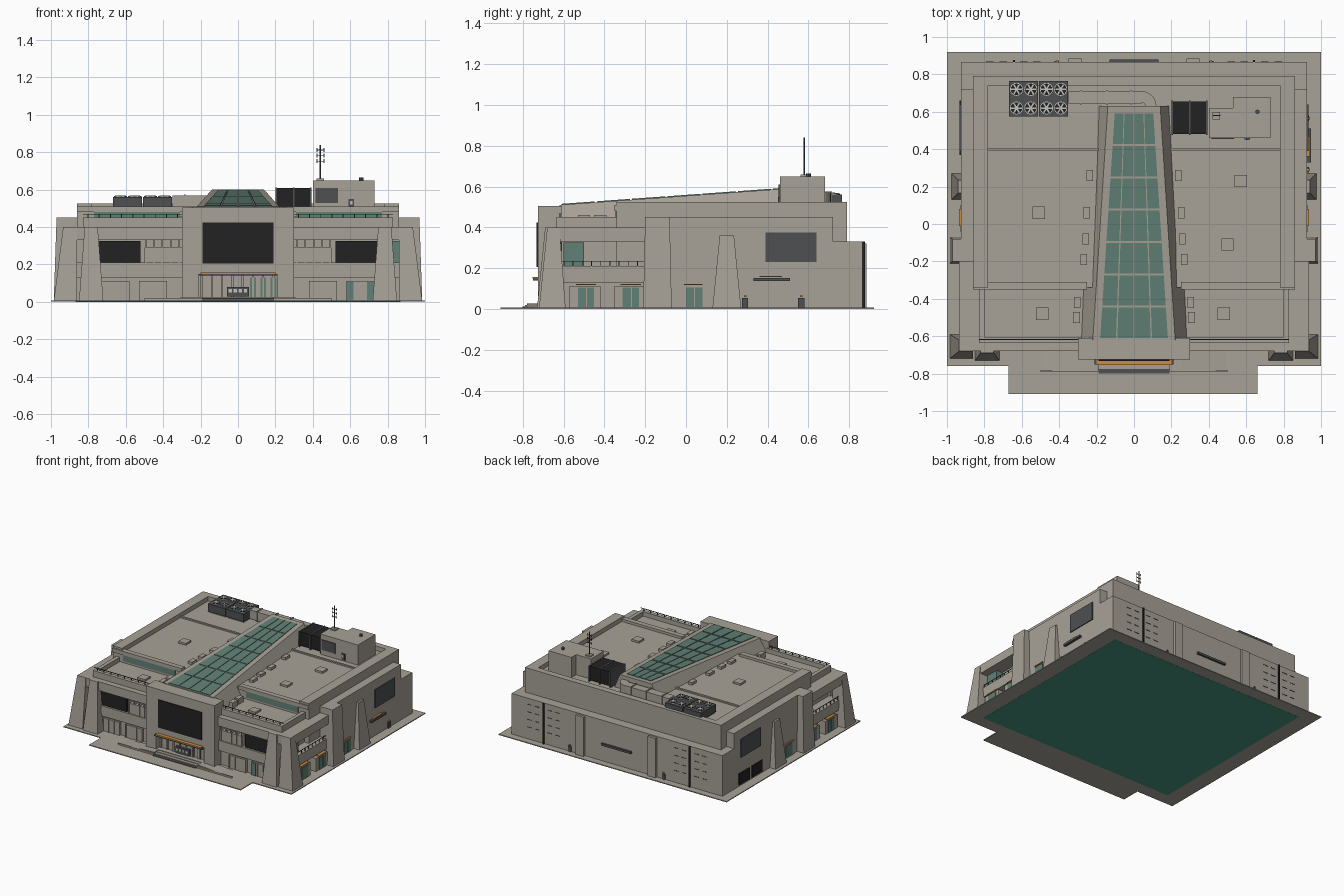
import bpy, bmesh, math
from mathutils import Vector

cube = bpy.data.objects.get("Cube")
if cube:
    bpy.data.objects.remove(cube, do_unlink=True)


def material(name, *rgb):
    mat = bpy.data.materials.new(name)
    mat.use_nodes = True
    mat.diffuse_color = (*rgb, 1)
    mat.node_tree.nodes["Principled BSDF"].inputs["Base Color"].default_value = (*rgb, 1)
    return mat


concrete = material("concrete", .39, .36, .31)
glass = material("teal glass", .12, .22, .18)
black = material("black", .016, .016, .016)
dark = material("dark grey", .075, .08, .085)
orange = material("orange light", .6, .27, .05)
pale = material("pale metal", .55, .54, .5)
green = material("green underside", .06, .3, .22)


def mesh_object(name, bm, mat):
    bmesh.ops.recalc_face_normals(bm, faces=bm.faces)
    mesh = bpy.data.meshes.new(name)
    bm.to_mesh(mesh)
    bm.free()
    mesh.materials.append(mat)
    obj = bpy.data.objects.new(name, mesh)
    bpy.context.collection.objects.link(obj)
    return obj


def loft(name, lower, upper, mat=concrete):
    """Solid between two matching loops of points."""
    bm = bmesh.new()
    low = [bm.verts.new(p) for p in lower]
    top = [bm.verts.new(p) for p in upper]
    bm.faces.new(low)
    bm.faces.new(top)
    for i in range(len(low)):
        j = (i + 1) % len(low)
        bm.faces.new((low[i], low[j], top[j], top[i]))
    return mesh_object(name, bm, mat)


def rect(x0, x1, y0, y1, z):
    return [(x0, y0, z), (x1, y0, z), (x1, y1, z), (x0, y1, z)]


def box(name, x, y, z, mat=concrete):
    """Box from (low, high) spans on each axis."""
    return loft(name, rect(*x, *y, z[0]), rect(*x, *y, z[1]), mat)


def pair(name, x, y, z, mat=concrete):
    """Box on the model's left, repeated on its right."""
    box("left_" + name, x, y, z, mat)
    box("right_" + name, (-x[1], -x[0]), y, z, mat)


def pair_taper(name, base, base_z, top, top_z, mat=concrete):
    for side, s in (("left_", 1), ("right_", -1)):
        loops = [[(s * x, y, z) for x, y, z in rect(*r, h)]
                 for r, h in ((base, base_z), (top, top_z))]
        loft(side + name, *loops, mat)


def cylinder(name, centre, radius, depth, mat, sides=16):
    bm = bmesh.new()
    bmesh.ops.create_cone(bm, cap_ends=True, segments=sides, radius1=radius, radius2=radius, depth=depth)
    bmesh.ops.translate(bm, vec=Vector(centre), verts=bm.verts)
    return mesh_object(name, bm, mat)


# Ground slab, forecourt and green underside
box("ground_slab", (-1, 1), (-.76, .92), (.001, .008))
box("forecourt_slab", (-.67, .66), (-.91, -.76), (.001, .008))
box("underside_panel", (-.87, .87), (-.66, .82), (0, .002), green)

# Main masses
box("main_body", (-.925, .925), (-.2, .72), (.005, .45))
box("rear_block", (-.925, .925), (.72, .865), (.005, .33))
box("upper_storey", (-.86, .86), (-.34, .79), (.2, .49))
pair("roof_side_parapet", (.78, .86), (-.34, .79), (.48, .525))
box("roof_rear_parapet", (-.86, .86), (.74, .79), (.48, .525))
pair("roof_front_parapet", (.25, .86), (-.35, -.31), (.48, .51))
pair("roof_step", (.19, .78), (.39, .405), (.48, .5))

# Front wings: two overhanging balcony bands and a terrace
box("wing_ground_floor", (-.86, .86), (-.64, -.19), (.005, .2))
box("wing_middle_floor", (-.82, .82), (-.61, -.19), (.19, .35))
box("lower_balcony", (-.92, .92), (-.67, -.19), (.13, .21))
box("upper_balcony", (-.935, .935), (-.68, -.19), (.33, .4))
box("terrace_floor", (-.83, .83), (-.62, -.33), (.39, .415))
pair("terrace_front_parapet", (.28, .83), (-.635, -.605), (.39, .45))
pair("terrace_side_parapet", (.8, .83), (-.62, -.34), (.39, .45))
pair("terrace_window", (.31, .77), (-.345, -.335), (.43, .485), glass)
pair("balcony_wall", (.3, .5), (-.66, -.6), (.2, .29))
for k in range(5):
    pair("balcony_fin", (.31 + k * .045, .318 + k * .045), (-.665, -.6), (.2, .33))
pair("wing_screen", (.52, .745), (-.655, -.6), (.205, .325), black)
box("corner_pane", (.82, .88), (-.6, -.5), (.21, .325), glass)

# Handrails along the wings
for k in range(9):
    pair("rail_post", (.32 + k * .06, .325 + k * .06), (-.62, -.615), (.45, .47), dark)
    y = -.6 + k * .045
    pair("balcony_post", (.91, .914), (y, y + .004), (.21, .235), dark)
pair("terrace_rail", (.3, .83), (-.62, -.615), (.466, .47), dark)
pair("balcony_rail", (.91, .914), (-.65, -.2), (.232, .236), dark)

# Buttresses and pillars
pair_taper("side_pillar", (.88, .985, -.21, -.07), .005, (.88, .97, -.2, -.08), .45)
pair_taper("rear_side_buttress", (.9, .975, .13, .27), .005, (.9, .94, .165, .235), .36)
pair_taper("corner_side_buttress", (.86, .985, -.72, -.59), .005, (.86, .935, -.68, -.62), .4)
pair_taper("corner_front_buttress", (.72, .85, -.73, -.62), .005, (.75, .82, -.69, -.62), .4)
pair("rear_buttress", (.28, .35), (.85, .885), (.005, .32))

# Ground-floor windows of the wings
for x in (.38, .58):
    pair("front_window_frame", (x, x + .15), (-.655, -.63), (.008, .11))
    for k in range(4):
        pair("window_mullion", (x + k * .047, x + k * .047 + .008), (-.66, -.64), (.008, .112))
for x in (.58, .69):
    box("front_glass_door", (x, x + .038), (-.663, -.64), (.01, .108), glass)
for y, width in ((-.57, .15), (-.35, .15), (-.04, .14)):
    pair("side_window_frame", (.85, .93), (y, y + width), (.008, .112))
    pair("side_light", (.9, .935), (y + .03, y + width - .02), (.117, .123), orange)
    pair("side_glass", (.86, .934), (y + .04, y + .08), (.01, .106), glass)
    pair("side_glass", (.86, .934), (y + .085, y + .12), (.01, .106), glass)

# Central portal with screen and entrance
pair("portal_pier", (.21, .3), (-.725, -.6), (.005, .2))
box("portal_head", (-.3, .3), (-.725, -.61), (.15, .505))
box("portal_screen", (-.19, .19), (-.732, -.724), (.205, .425), black)
box("entrance_wall", (-.21, .21), (-.68, -.62), (.005, .15))
box("entrance_canopy", (-.21, .21), (-.75, -.68), (.14, .15), dark)
box("entrance_light", (-.2, .2), (-.753, -.7), (.15, .157), orange)
for k in range(8):
    x = -.2 + k * .055
    box("entrance_mullion", (x, x + .01), (-.69, -.67), (.02, .14))
for x in (.065, .12, .175):
    box("entrance_glass", (x, x + .03), (-.688, -.67), (.025, .13), glass)
box("entrance_board", (-.06, .06), (-.7, -.68), (.03, .08), dark)
for k in range(4):
    box("notice_panel", (-.05 + k * .027, -.033 + k * .027), (-.704, -.69), (.05, .068), pale)

# Steps and ramps in front of the portal
for k in range(4):
    box("step", (-.19, .19), (-.8 + k * .025, -.68), (.006, .012 + k * .005), dark if k == 0 else concrete)
pair_taper("ramp", (.19, .51, -.78, -.68), .006, (.19, .25, -.78, -.68), .027)
pair("ramp_kerb", (.19, .5), (-.79, -.78), (.006, .02))

# Sloping skylight spine with tiled glass
loft("skylight_spine",
     [(-.29, -.62, .4), (.29, -.62, .4), (.19, .63, .48), (-.19, .63, .48)],
     [(-.22, -.62, .51), (.22, -.62, .51), (.14, .63, .6), (-.14, .63, .6)])


def spine_point(u, v, lift):
    """Point on the glazed slope, u across and v along."""
    half = .185 - .08 * v
    return (half * (2 * u - 1), -.615 + 1.21 * v, .511 + .087 * v + lift)


rows, columns = 7, 4
for i in range(rows):
    for j in range(columns):
        u0, u1 = (j + .04) / columns, (j + .96) / columns
        v0, v1 = (i + .03) / rows, (i + .97) / rows
        corners = [(u0, v0), (u1, v0), (u1, v1), (u0, v1)]
        loft("skylight_pane", [spine_point(*c, -.004) for c in corners],
             [spine_point(*c, .004) for c in corners], glass)
for y, x in ((.23, .22), (.03, .235), (-.11, .24), (-.22, .25), (-.45, .285), (-.53, .29)):
    pair("spine_vent", (x, x + .035), (y, y + .06), (.4, .51 if y > -.34 else .46))

# Roof hatches
for x, y, z in ((-.51, .06, .49), (.57, .23, .49), (.5, -.11, .49), (-.49, -.48, .415), (.48, -.48, .415)):
    box("roof_hatch", (x - .033, x + .033), (y - .033, y + .033), (z - .01, z + .015))

# Cooling units with fans
for cx in (-.59, -.43):
    box("cooling_unit", (cx - .077, cx + .077), (.575, .765), (.5, .56), dark)
    box("cooling_base", (cx - .07, cx + .07), (.585, .755), (.48, .5))
    for dx in (-.038, .038):
        for y in (.62, .72):
            cylinder("fan_ring", (cx + dx, y, .56), .035, .01, pale)
            cylinder("fan_well", (cx + dx, y, .562), .031, .01, black)
            cylinder("fan_hub", (cx + dx, y, .565), .009, .01, pale, 8)
            for k in range(6):
                blade = box("fan_blade", (.005, .029), (-.004, .004), (0, .004), pale)
                blade.location = (cx + dx, y, .565)
                blade.rotation_euler.z = k * math.tau / 6

# Air duct with an elbow into the spine
box("duct", (-.35, .04), (.645, .71), (.5, .57))
for x in (-.29, -.15, -.02):
    box("duct_flange", (x, x + .01), (.64, .715), (.495, .575))
turn = [k * math.pi / 12 for k in range(7)]
arc = [(.04 + .08 * math.sin(a), .63 + .08 * math.cos(a)) for a in turn]
arc += [(.04 + .02 * math.sin(a), .63 + .02 * math.cos(a)) for a in reversed(turn)]
loft("duct_elbow", [(*p, .5) for p in arc], [(*p, .57) for p in arc])

# Tank, stair house and mast
box("roof_tank", (.205, .39), (.48, .655), (.5, .61), black)
for x in (.2, .295, .385):
    box("tank_frame", (x, x + .008), (.475, .66), (.49, .612), dark)
plan = [(.4, .46), (.73, .46), (.73, .68), (.53, .68), (.53, .62), (.4, .62)]
loft("stair_house", [(*p, .48) for p in plan], [(*p, .65) for p in plan])
box("stair_house_louvre", (.415, .535), (.454, .47), (.53, .61), dark)
box("stair_house_door", (.59, .62), (.452, .47), (.5, .55), dark)
box("door_glass", (.598, .612), (.45, .46), (.52, .54), pale)
cylinder("roof_vent", (.66, .6, .655), .012, .02, dark, 8)
box("mast_base", (.42, .46), (.56, .6), (.64, .66))
cylinder("mast", (.44, .58, .74), .004, .2, dark, 8)
for z in (.75, .78, .81):
    box("mast_arm", (.42, .46), (.578, .582), (z, z + .004), dark)
    for x in (.42, .458):
        box("mast_aerial", (x, x + .004), (.578, .582), (z - .008, z + .014), dark)

# Side walls: billboards, signs, service doors and bollards
pair("billboard", (.92, .932), (.39, .64), (.23, .375), dark)
box("side_sign", (.92, .945), (.33, .51), (.138, .153), dark)
box("side_sign_light", (.92, .94), (.36, .47), (.156, .162), orange)
for y in (.37, .53):
    box("service_door", (-.932, -.92), (y, y + .13), (.02, .11), black)
for y in (.29, .565):
    box("wall_door", (.92, .935), (y - .015, y + .015), (.008, .055), dark)
    box("door_lamp", (.92, .94), (y - .006, y + .006), (.06, .066), orange)

# Rear wall: sign, downpipes, slits and lamps
box("rear_sign", (-.13, .13), (.86, .88), (.135, .152), dark)
pair("downpipe", (.635, .647), (.86, .876), (.008, .33), black)
pair("rear_door", (.4, .425), (.86, .872), (.008, .05), dark)
pair("rear_lamp", (.405, .418), (.86, .874), (.055, .062), orange)
for z in (.1, .16, .22, .28):
    for x in (.5, .57, .68, .75):
        pair("rear_slit", (x, x + .04), (.86, .868), (z, z + .004), dark)
